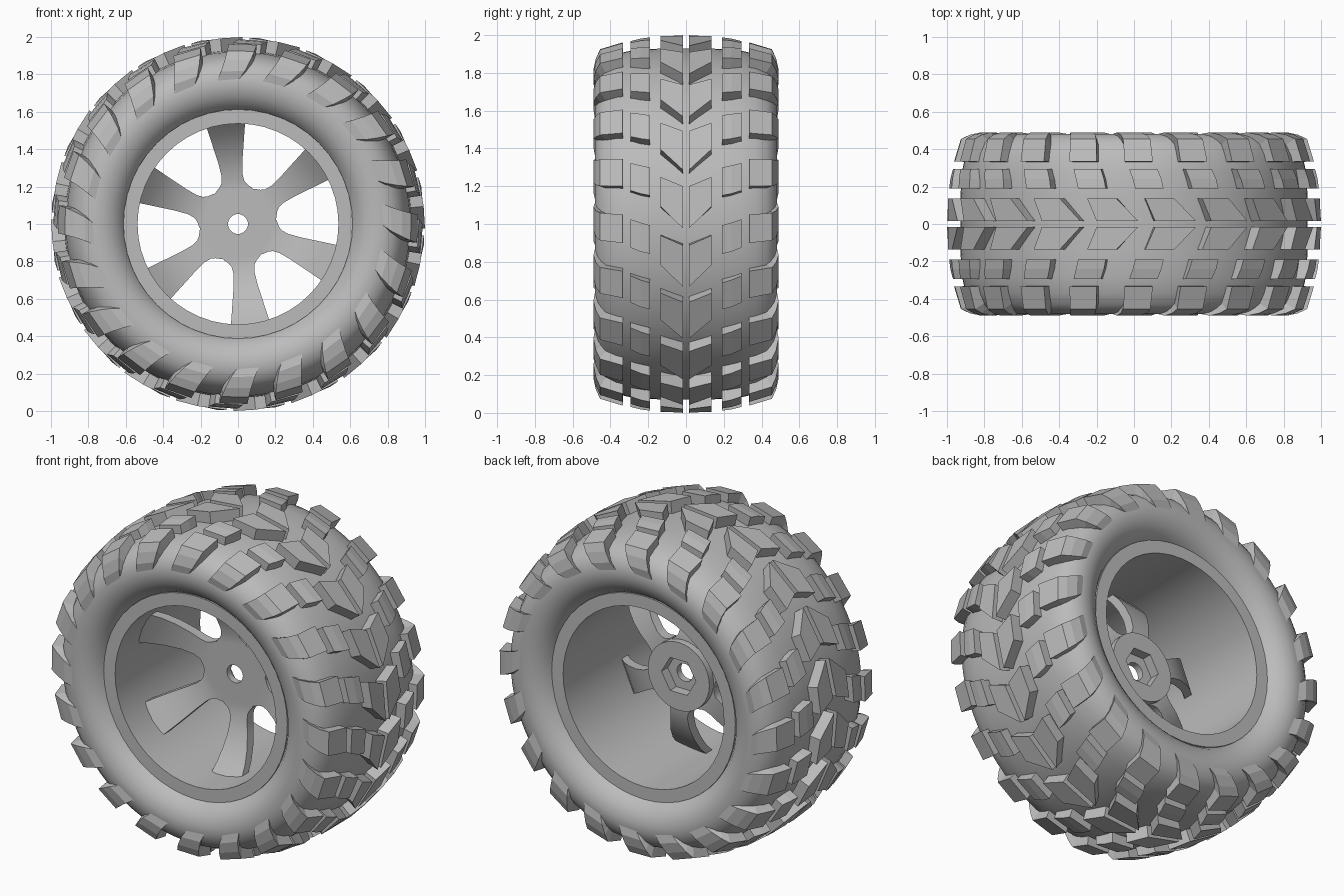
import bpy, bmesh
from math import radians, cos, sin, pi

if "Cube" in bpy.data.objects:
    bpy.data.objects.remove(bpy.data.objects["Cube"])

grey = bpy.data.materials.new("plain_grey")
grey.use_nodes = True
COLOUR = (0.5, 0.5, 0.5, 1)
grey.diffuse_color = COLOUR
grey.node_tree.nodes["Principled BSDF"].inputs["Base Color"].default_value = COLOUR


def polar(r, y, deg):
    """Point around the axle, which lies along y at height 1."""
    a = radians(deg)
    return (r * cos(a), y, 1 + r * sin(a))


def finish(name, bm, smooth=None):
    bmesh.ops.recalc_face_normals(bm, faces=bm.faces)
    mesh = bpy.data.meshes.new(name)
    bm.to_mesh(mesh)
    bm.free()
    obj = bpy.data.objects.new(name, mesh)
    bpy.context.collection.objects.link(obj)
    mesh.materials.append(grey)
    if smooth:
        bpy.ops.object.select_all(action="DESELECT")
        bpy.context.view_layer.objects.active = obj
        obj.select_set(True)
        bpy.ops.object.shade_smooth_by_angle(angle=radians(smooth))
    return obj


def hexagon(r, deg):
    return r * cos(pi / 6) / cos(radians(deg % 60 - 30))


def lathe(name, profile, segments, smooth=35):
    """Closed ring from (radius, y) points; a third entry makes that loop hexagonal."""
    bm = bmesh.new()
    loops = []
    for r, y, *hexed in profile:
        angles = [360 * i / segments for i in range(segments)]
        loops.append([bm.verts.new(polar(hexagon(r, a) if hexed else r, y, a)) for a in angles])
    for j, loop in enumerate(loops):
        other = loops[(j + 1) % len(loops)]
        for i in range(segments):
            k = (i + 1) % segments
            bm.faces.new((loop[i], loop[k], other[k], other[i]))
    return finish(name, bm, smooth)


def sweep(bm, sections):
    """Solid through a row of four-cornered sections."""
    rows = [[bm.verts.new(p) for p in s] for s in sections]
    for a, b in zip(rows, rows[1:]):
        for i in range(4):
            k = (i + 1) % 4
            bm.faces.new((a[i], a[k], b[k], b[i]))
    bm.faces.new(rows[0])
    bm.faces.new(rows[-1][::-1])


# Tyre carcass: half profile, mirrored front to back
half = [(0.60, 0.37), (0.615, 0.40), (0.64, 0.435), (0.68, 0.465), (0.73, 0.482),
        (0.78, 0.482), (0.83, 0.465), (0.87, 0.43), (0.90, 0.37), (0.92, 0.28),
        (0.928, 0.15)]
lathe("tyre", half + [(r, -y) for r, y in reversed(half)], 80, 50)

# Rim barrel with flat lips
lathe("rim_barrel", [(0.537, -0.405), (0.537, 0.405), (0.613, 0.405), (0.613, -0.405)], 48)

# Hub with axle hole and hexagonal pocket at the back
lathe("hub", [(0.053, -0.03), (0.205, -0.03), (0.205, 0.07), (0.115, 0.07, True),
              (0.115, 0.01, True), (0.053, 0.01)], 36)

# Six dished spokes, flared at the hub: radius, front y, half angle
SPOKE = [(0.17, -0.03, 30), (0.208, -0.03, 28), (0.218, -0.031, 20), (0.235, -0.034, 15),
         (0.27, -0.04, 12), (0.34, -0.06, 11), (0.42, -0.10, 11), (0.49, -0.15, 11),
         (0.55, -0.21, 11)]
bm = bmesh.new()
for n in range(6):
    mid = 97 + 60 * n
    sweep(bm, [[polar(r, y, mid - w), polar(r, y, mid + w),
                polar(r, y + 0.06, mid + w), polar(r, y + 0.06, mid - w)]
               for r, y, w in SPOKE])
finish("spokes", bm, 35)

# Tread lugs: each station is outer (r, y), buried (r, y), start and end angle
LUGS = {
    "centre_lugs": [((1.0, 0.015), (0.90, 0.015), -1.4, 11.5),
                    ((0.997, 0.135), (0.90, 0.135), 5.4, 14.5)],
    "middle_lugs": [((0.988, 0.19), (0.89, 0.19), 8.8, 17.6),
                    ((0.982, 0.24), (0.88, 0.24), 9.4, 18.4),
                    ((0.968, 0.295), (0.87, 0.295), 10.6, 19.5)],
    "shoulder_lugs": [((0.963, 0.335), (0.86, 0.33), 12, 21),
                      ((0.927, 0.455), (0.83, 0.40), 12.6, 21.6),
                      ((0.88, 0.477), (0.81, 0.42), 13.6, 22.6),
                      ((0.82, 0.49), (0.78, 0.43), 15.4, 24.4),
                      ((0.77, 0.481), (0.76, 0.44), 17.8, 26.5)],
}
for name, stations in LUGS.items():
    bm = bmesh.new()
    for n in range(20):
        turn = 18 * n
        sweep(bm, [[polar(*top, turn + a), polar(*top, turn + b),
                    polar(*base, turn + b), polar(*base, turn + a)]
                   for top, base, a, b in stations])
    lugs = finish(name, bm)
    mirror = lugs.modifiers.new("other_side", "MIRROR")
    mirror.use_axis = (False, True, False)
